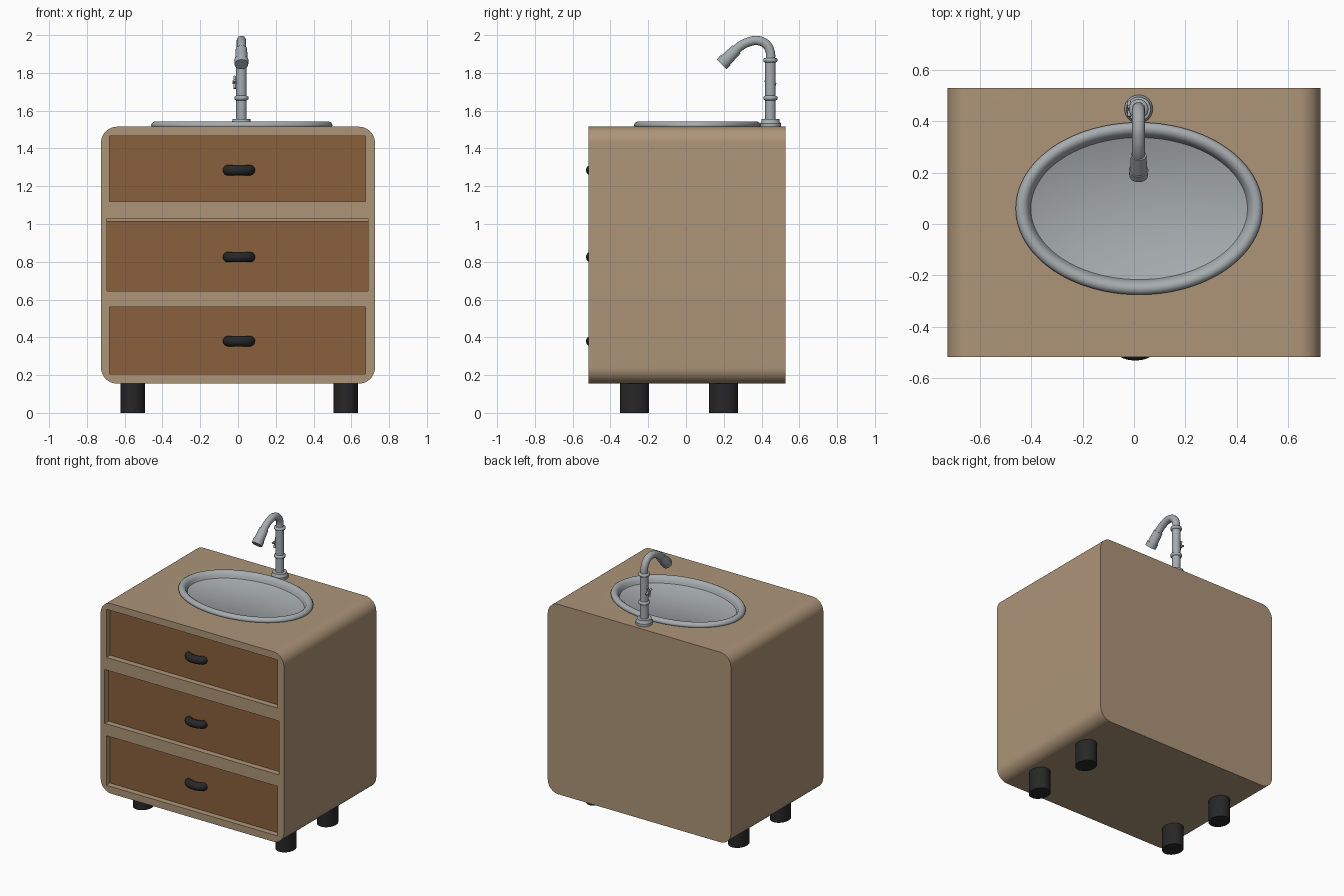
import bpy, bmesh, math
from mathutils import Vector

if "Cube" in bpy.data.objects:
    bpy.data.objects.remove(bpy.data.objects["Cube"])


def material(name, rgb):
    m = bpy.data.materials.new(name)
    m.diffuse_color = (*rgb, 1)
    m.use_nodes = True
    m.node_tree.nodes["Principled BSDF"].inputs["Base Color"].default_value = m.diffuse_color
    return m


TAN = material("tan_wood", (0.42, 0.30, 0.19))
BROWN = material("brown_wood", (0.25, 0.118, 0.045))
BLACK = material("black", (0.02, 0.02, 0.02))
METAL = material("metal", (0.38, 0.41, 0.43))


def finish(ob, mat, angle=35):
    ob.data.materials.clear()
    ob.data.materials.append(mat)
    bpy.ops.object.select_all(action='DESELECT')
    ob.select_set(True)
    bpy.context.view_layer.objects.active = ob
    bpy.ops.object.shade_smooth_by_angle(angle=math.radians(angle))
    return ob


def mesh_object(name, bm):
    bmesh.ops.recalc_face_normals(bm, faces=bm.faces)
    me = bpy.data.meshes.new(name)
    bm.to_mesh(me)
    bm.free()
    ob = bpy.data.objects.new(name, me)
    bpy.context.collection.objects.link(ob)
    return ob


def box(name, x0, x1, y0, y1, z0, z1):
    bm = bmesh.new()
    bmesh.ops.create_cube(bm, size=1)
    for v in bm.verts:
        v.co = ((x0 + x1) / 2 + v.co.x * (x1 - x0), (y0 + y1) / 2 + v.co.y * (y1 - y0),
                (z0 + z1) / 2 + v.co.z * (z1 - z0))
    return mesh_object(name, bm)


def lathe(name, profile, centre, rx, ry, n=64):
    """Closed elliptical stack of rings; profile gives (inset, z)."""
    bm = bmesh.new()
    rings = []
    for d, z in profile:
        rings.append([bm.verts.new((centre[0] + (rx - d) * math.cos(2 * math.pi * i / n),
                                    centre[1] + (ry - d) * math.sin(2 * math.pi * i / n), z))
                      for i in range(n)])
    for a, b in zip(rings, rings[1:]):
        for i in range(n):
            bm.faces.new((a[i], a[(i + 1) % n], b[(i + 1) % n], b[i]))
    bm.faces.new(rings[0])
    bm.faces.new(rings[-1])
    return mesh_object(name, bm)


def tube(name, points, radius, mat):
    """Round bar following a smooth path."""
    cu = bpy.data.curves.new(name, 'CURVE')
    cu.dimensions = '3D'
    cu.bevel_depth = radius
    cu.bevel_resolution = 5
    cu.use_fill_caps = True
    sp = cu.splines.new('BEZIER')
    sp.bezier_points.add(len(points) - 1)
    for p, co in zip(sp.bezier_points, points):
        p.co = co
        p.handle_left_type = p.handle_right_type = 'AUTO'
    ob = bpy.data.objects.new(name, cu)
    bpy.context.collection.objects.link(ob)
    bpy.ops.object.select_all(action='DESELECT')
    ob.select_set(True)
    bpy.context.view_layer.objects.active = ob
    bpy.ops.object.convert(target='MESH')
    return finish(bpy.context.object, mat, 50)


def rod(name, a, b, r1, r2, mat):
    a, b = Vector(a), Vector(b)
    bpy.ops.mesh.primitive_cone_add(vertices=32, radius1=r1, radius2=r2, depth=(b - a).length,
                                    location=(a + b) / 2,
                                    rotation=(b - a).to_track_quat('Z', 'Y').to_euler())
    ob = bpy.context.object
    ob.name = name
    return finish(ob, mat)


# Cabinet body: rounded profile pushed through in y
W, Z0, Z1, R = 0.725, 0.155, 1.515, 0.085
bm = bmesh.new()
outline = []
for k, (cx, cz) in enumerate([(W - R, Z1 - R), (R - W, Z1 - R), (R - W, Z0 + R), (W - R, Z0 + R)]):
    for i in range(13):
        t = math.pi / 2 * (k + i / 12)
        outline.append(bm.verts.new((cx + R * math.cos(t), -0.517, cz + R * math.sin(t))))
face = bm.faces.new(outline)
ext = bmesh.ops.extrude_face_region(bm, geom=[face])
bmesh.ops.translate(bm, vec=(0, 1.045, 0),
                    verts=[g for g in ext['geom'] if isinstance(g, bmesh.types.BMVert)])
cabinet = mesh_object("cabinet", bm)

# Drawer recesses and sink opening
SINK = (0.02, 0.06)
drawers = [("top", 0.68, 1.12, 1.465, 1.465, 1.285), ("middle", 0.693, 0.645, 1.03, 1.015, 0.825),
           ("bottom", 0.68, 0.205, 0.56, 0.56, 0.38)]
cutters = [box("recess_cutter", -w, w - 0.005, -0.6, -0.45, lo, hi) for _, w, lo, hi, _, _ in drawers]
cutters.append(lathe("sink_cutter", [(0.025, 1.37), (0.025, 1.6)], SINK, 0.48, 0.335))
bpy.context.view_layer.objects.active = cabinet
for c in cutters:
    mod = cabinet.modifiers.new("cut", 'BOOLEAN')
    mod.operation = 'DIFFERENCE'
    mod.solver = 'EXACT'
    mod.object = c
    bpy.ops.object.modifier_apply(modifier=mod.name)
for c in cutters:
    bpy.data.objects.remove(c)
finish(cabinet, TAN)

# Drawer fronts with bowed handles
for name, w, lo, hi, top, hz in drawers:
    finish(box(name + "_drawer_front", -w, w - 0.005, -0.475, -0.445, lo, top), BROWN)
    tube(name + "_handle", [(0.005 + x, y, hz) for x, y in
         [(-0.058, -0.465), (-0.055, -0.483), (-0.03, -0.498), (0, -0.502),
          (0.03, -0.498), (0.055, -0.483), (0.058, -0.465)]], 0.028, BLACK)

# Four oval feet
for side, x in (("left", -0.557), ("right", 0.571)):
    for end, y in (("front", -0.272), ("back", 0.198)):
        finish(lathe(f"{end}_{side}_foot", [(0, 0), (0, 0.165)], (x, y), 0.065, 0.077, 40), BLACK)

# Sink bowl with rolled rim
finish(lathe("sink", [(0.02, 1.50), (0.002, 1.515), (0, 1.525), (0.006, 1.536), (0.018, 1.543),
                      (0.032, 1.542), (0.045, 1.533), (0.054, 1.515), (0.064, 1.485),
                      (0.085, 1.45), (0.12, 1.42), (0.17, 1.402), (0.24, 1.392),
                      (0.31, 1.39)], SINK, 0.48, 0.335, 96), METAL, 50)

# Tap: base, column and collars
TX, TY = 0.018, 0.447
finish(lathe("tap_base", [(0, 1.51), (0, 1.533), (0.006, 1.54), (0.008, 1.555), (0.02, 1.557)],
             (TX, TY), 0.055, 0.055, 40), METAL)
rod("tap_column", (TX, TY, 1.55), (TX, TY, 1.88), 0.028, 0.028, METAL)
for name, z in (("lower_collar", 1.667), ("upper_collar", 1.867)):
    finish(lathe(name, [(0.012, z - 0.013), (0.002, z - 0.008), (0, z), (0.002, z + 0.008),
                        (0.012, z + 0.013)], (TX, TY), 0.038, 0.038, 40), METAL, 50)

# Tap neck and spout head
tube("tap_neck", [(TX, y, z) for y, z in [(TY, 1.86), (0.446, 1.91), (0.425, 1.95), (0.38, 1.971),
                                          (0.33, 1.963), (0.29, 1.943), (0.25, 1.908)]], 0.025, METAL)
rod("spout_head", (TX, 0.268, 1.925), (TX, 0.205, 1.862), 0.030, 0.034, METAL)
rod("spout_tip", (TX, 0.21, 1.867), (TX, 0.188, 1.845), 0.038, 0.036, METAL)

# Cross-shaped valve knob
rod("valve_stem", (TX, TY, 1.75), (-0.028, TY, 1.75), 0.012, 0.010, METAL)
for name, dy, dz in (("valve_bar_a", 0.010, 0.033), ("valve_bar_b", 0.030, -0.010)):
    rod(name, (-0.018, TY - dy, 1.75 - dz), (-0.018, TY + dy, 1.75 + dz), 0.007, 0.007, METAL)
